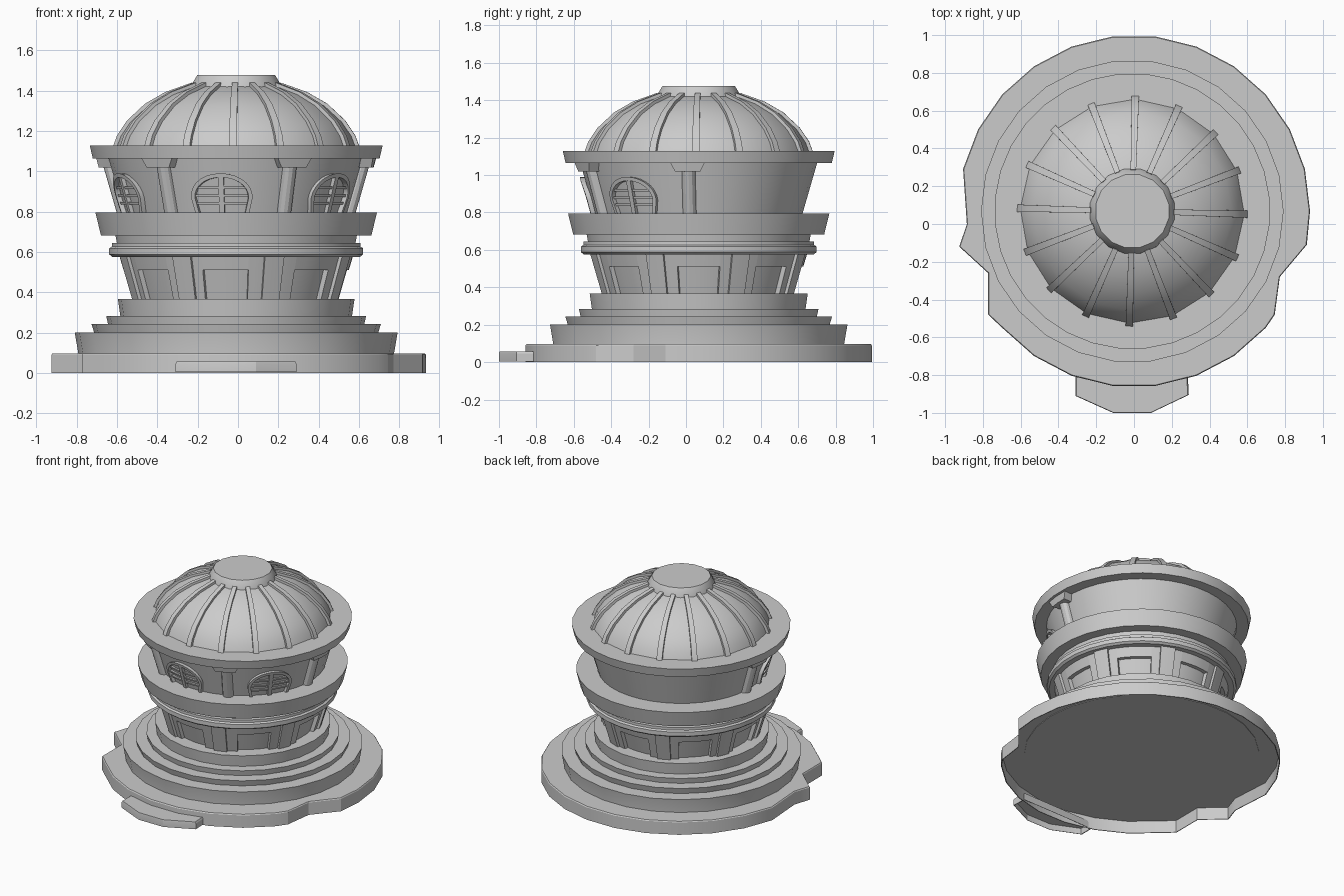
import bpy, bmesh
from math import sin, cos, pi, radians, hypot

if "Cube" in bpy.data.objects:
    bpy.data.objects.remove(bpy.data.objects["Cube"])

CX, CY = -0.009, 0.068          # axis of the round tower
SIDES = 26


def polar(az, r, z):
    """Azimuth 0 faces the front (-y) and grows towards +x."""
    return (CX + r * sin(az), CY - r * cos(az), z)


def loft(name, rings):
    """Skin equal-length closed loops and cap both ends."""
    bm = bmesh.new()
    loops = [[bm.verts.new(p) for p in ring] for ring in rings]
    n = len(loops[0])
    for a, b in zip(loops, loops[1:]):
        for i in range(n):
            j = (i + 1) % n
            bm.faces.new((a[i], a[j], b[j], b[i]))
    bm.faces.new(loops[0])
    bm.faces.new(loops[-1])
    bmesh.ops.recalc_face_normals(bm, faces=bm.faces)
    me = bpy.data.meshes.new(name)
    bm.to_mesh(me)
    bm.free()
    ob = bpy.data.objects.new(name, me)
    bpy.context.collection.objects.link(ob)
    return ob


def lathe(name, profile, n=SIDES, start=0.0):
    return loft(name, [[polar(start + (i + 0.5) * 2 * pi / n, r, z) for i in range(n)]
                       for r, z in profile])


def arc_block(name, wall, a0, a1, z0, z1, d0, d1, steps=4, flare=0.0):
    """Curved block hugging a sloped wall, between depths d0 and d1; flare widens its top."""
    rings = []
    for k in range(steps + 1):
        t = k / steps
        a = a0 + (a1 - a0) * t
        b = a + flare * (2 * t - 1)
        rings.append([polar(a, wall(z0) + d0, z0), polar(a, wall(z0) + d1, z0),
                      polar(b, wall(z1) + d1, z1), polar(b, wall(z1) + d0, z1)])
    return loft(name, rings)


def lower_wall(z):
    return 0.514 + (z - 0.36) * 0.30


def upper_wall(z):
    return 0.557 + (z - 0.795) * 0.29


# base slab: round plate, hollow underneath, with a notch in each front flank
def rim(deg):
    return (0.932 * cos(radians(deg)), 0.068 + 0.932 * sin(radians(deg)))


step = 360 / SIDES
outline = [rim(i * step) for i in range(13)]
outline += [(-0.885, 0.0), (-0.925, -0.12), (-0.772, -0.26), (-0.772, -0.48)]
outline += [rim(i * step) for i in range(16, 24)]
outline += [(0.745, -0.48), (0.772, -0.28), (0.915, -0.11)]
loft("base_slab", [[(x * s, 0.068 + (y - 0.068) * s, z) for x, y in outline]
                   for s, z in ((0.994, 0.09), (0.994, 0), (1, 0), (1, 0.09), (0.995, 0.097))])

# front doorstep, also hollow underneath
tread = [(-0.31, -0.81), (-0.31, -0.91), (-0.11, -1.0), (0.09, -1.0), (0.29, -0.905), (0.285, -0.80)]
loft("front_doorstep", [[(x * s, -0.9 + (y + 0.9) * s, z) for x, y in tread]
                        for s, z in ((0.98, 0.048), (0.98, 0.004), (1, 0.004), (1, 0.045), (0.98, 0.056))])

# stepped plinth
lathe("plinth_steps", [(0.783, 0.086), (0.783, 0.095), (0.801, 0.20), (0.705, 0.20), (0.718, 0.243),
                       (0.636, 0.243), (0.645, 0.283), (0.575, 0.283), (0.587, 0.366), (0.40, 0.366)])

# lower storey: core, eight recessed panels framed by jambs and lintels, pilasters between
lathe("lower_wall_core", [(lower_wall(z) - 0.026, z) for z in (0.36, 0.60)], 32)
bay = pi / 4
TWIST = [-5.5, -2, 0, 0, 0, 0, -2, -4]
for i in range(8):
    a = i * bay + radians(TWIST[i])
    for s in (-1, 1):
        arc_block("lower_panel_jamb", lower_wall, a + s * 0.205, a + s * bay / 2, 0.36, 0.60, -0.06, 0, 3)
    arc_block("lower_panel_lintel", lower_wall, a - 0.205, a + 0.205, 0.51, 0.60, -0.06, 0)
    p = i * bay + bay / 2 + radians(TWIST[i] + TWIST[(i + 1) % 8]) / 2
    arc_block("lower_pilaster", lower_wall, p - 0.085, p + 0.085, 0.36, 0.60, -0.04, 0.018, 2)

# moulded band and neck
lathe("moulded_band", [(0.50, 0.576), (0.618, 0.576), (0.633, 0.588), (0.633, 0.618), (0.62, 0.626),
                       (0.62, 0.645), (0.595, 0.645), (0.605, 0.70), (0.50, 0.70)], 32)

# balcony ring
lathe("balcony_ring", [(0.50, 0.682), (0.674, 0.682), (0.702, 0.795), (0.45, 0.795)], 32)

# upper storey wall and cornice
lathe("upper_wall", [(upper_wall(z), z) for z in (0.79, 1.09)], 40)
lathe("cornice", [(0.50, 1.064), (0.715, 1.064), (0.730, 1.128), (0.45, 1.128)], 32)

# pillars with flared capitals, only on the front half
for k in (-1.5, -0.5, 0.5, 1.5):
    a = radians(-5 + k * 60)
    rings = []
    for z in (0.79, 1.04):
        c = polar(a, upper_wall(z) + 0.002, z)
        rings.append([(c[0] + 0.036 * cos(t * pi / 6), c[1] + 0.036 * sin(t * pi / 6), z) for t in range(12)])
    loft("upper_pillar", rings)
    arc_block("pillar_capital", upper_wall, a - 0.10, a + 0.10, 1.02, 1.075, -0.03, 0.06, 2, 0.04)

# arched windows with mullion and slats
for k in (-1, 0, 1):
    a = radians(-7 + k * 60)
    path = [(0.140, 0.793, 1, 0)]
    path += [(0.155 * cos(t), 0.868 + 0.122 * sin(t), cos(t), sin(t))
             for t in [i * pi / 14 for i in range(15)]]
    path.append((-0.140, 0.793, -1, 0))
    rings = []
    for u, v, nu, nv in path:
        ring = []
        for inset, d in ((0, -0.02), (0, 0.024), (0.02, 0.024), (0.02, -0.02)):
            z = v - nv * inset
            ring.append(polar(a + (u - nu * inset) / 0.60, upper_wall(z) + d, z))
        rings.append(ring)
    loft("window_arch_frame", rings)
    arc_block("window_mullion", upper_wall, a - 0.022, a + 0.022, 0.793, 0.978, -0.02, 0.02, 2)
    for z in (0.835, 0.872, 0.912):
        w = 0.225 if z < 0.9 else 0.205
        arc_block("window_slat", upper_wall, a - w, a + w, z, z + 0.013, -0.02, 0.014, 6)

# ribbed dome: one gore between each pair of ribs
RIBS = 16
dome = [(0.596, 1.12), (0.575, 1.175), (0.527, 1.245), (0.440, 1.325), (0.343, 1.380), (0.215, 1.425)]
shift = radians(-1.5)
lathe("dome_shell", dome + [(0.10, 1.43)], RIBS, shift - pi / RIBS)
for i in range(RIBS):
    a = shift + i * 2 * pi / RIBS
    rings = []
    for r, z in dome:
        nr, nz = r, (z - 1.10) * 1.7
        m = hypot(nr, nz)
        ring = []
        for side, h in ((-1, -0.025), (-1, 0.016), (1, 0.016), (1, -0.025)):
            x, y, zz = polar(a, r + nr / m * h, z + nz / m * h)
            w = side * (0.012 + 0.012 * r)
            ring.append((x + w * cos(a), y + w * sin(a), zz))
        rings.append(ring)
    loft("dome_rib", rings)

# crown cap
lathe("crown_cap", [(0.23, 1.40), (0.226, 1.43), (0.197, 1.477)], RIBS)

# smooth curved faces, keep edges sharp
bpy.ops.object.select_all(action='SELECT')
bpy.context.view_layer.objects.active = bpy.data.objects["base_slab"]
bpy.ops.object.shade_smooth_by_angle(angle=radians(25))
